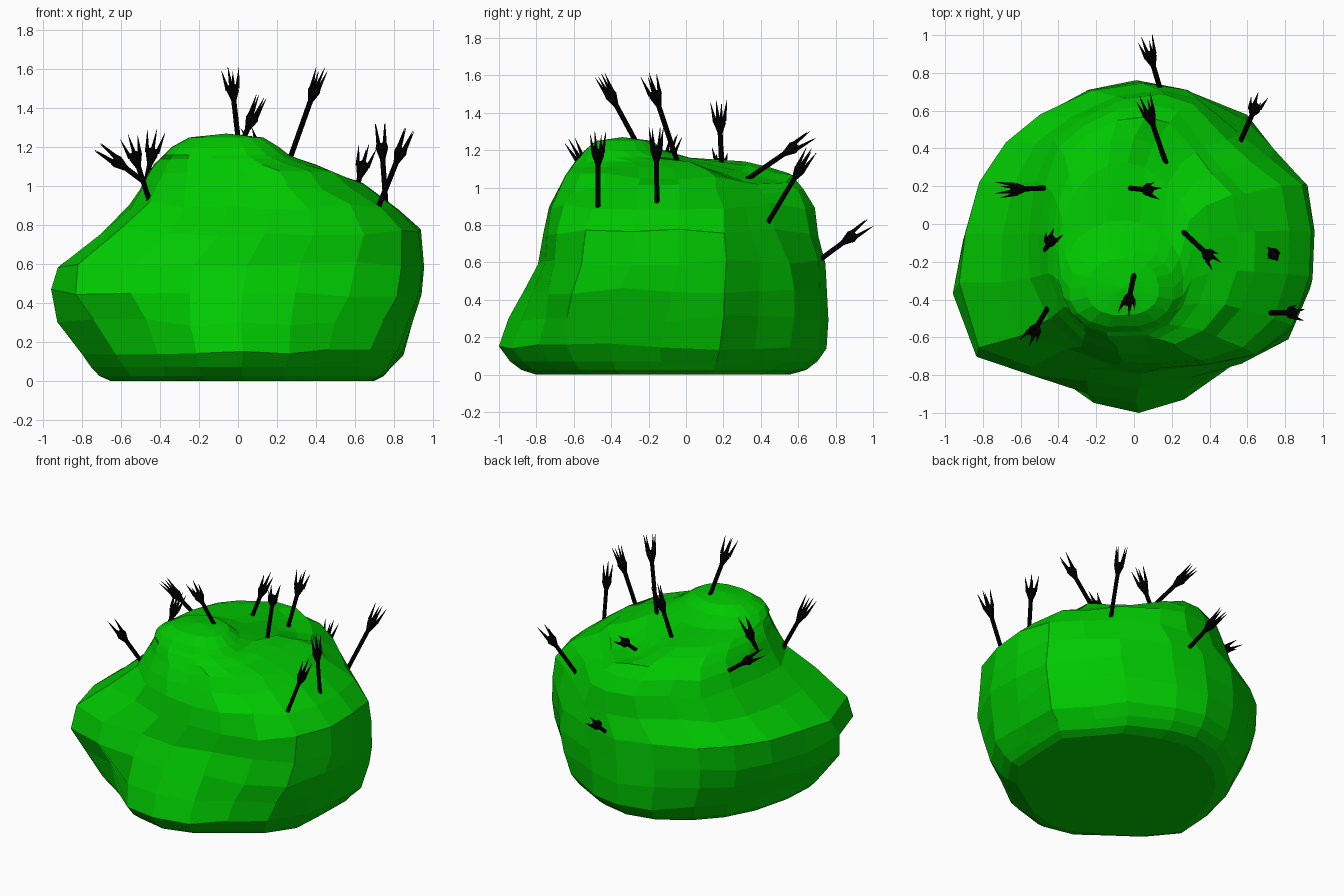
import bpy, bmesh, random
from math import hypot
from mathutils import Vector, Matrix

if "Cube" in bpy.data.objects:
    bpy.data.objects.remove(bpy.data.objects["Cube"])

random.seed(4)


def material(name, color):
    m = bpy.data.materials.new(name)
    m.diffuse_color = color
    m.use_nodes = True
    m.node_tree.nodes["Principled BSDF"].inputs["Base Color"].default_value = m.diffuse_color
    return m


def finish(bm, name, mat):
    bmesh.ops.recalc_face_normals(bm, faces=bm.faces)
    me = bpy.data.meshes.new(name)
    bm.to_mesh(me)
    bm.free()
    me.materials.append(mat)
    ob = bpy.data.objects.new(name, me)
    bpy.context.collection.objects.link(ob)
    return ob


green = material("green", (0, 0.58, 0, 1))
black = material("black", (0, 0, 0, 1))

# Plan outline of the lump, normalised to -1..1
outline = [(.03, .99), (.28, .94), (.64, .785), (.82, .58), (1, .34),
           (.99, -.02), (.97, -.34), (.83, -.62), (.57, -.78), (.31, -.92),
           (.03, -1), (-.25, -.94), (-.52, -.78), (-.84, -.68), (-1, -.38),
           (-.93, -.04), (-.84, .3), (-.7, .56), (-.52, .75), (-.25, .93)]

# Horizontal slices of the lump: z, x min, x max, y min, y max
slices = [(0, -.68, .70, -.80, .56), (.025, -.75, .75, -.88, .65),
          (.07, -.80, .79, -.94, .71),
          (.15, -.85, .85, -1, .76), (.30, -.93, .90, -.95, .77),
          (.45, -.96, .95, -.87, .76), (.60, -.93, .96, -.79, .75),
          (.76, -.71, .94, -.76, .71), (.90, -.56, .82, -.73, .69),
          (1.0, -.50, .64, -.68, .63), (1.06, -.46, .55, -.64, .57),
          (1.11, -.43, .40, -.61, .46), (1.14, -.40, .31, -.59, .33),
          (1.16, -.38, .26, -.57, .02), (1.20, -.34, .21, -.54, -.12),
          (1.25, -.25, .13, -.48, -.18)]

# Local bulges and dents: centre, radius, push
pushes = [((-.66, -.58, .52), .38, (-.05, -.13, 0)),     # front left bulge
          ((-.74, -.70, .10), .40, (.09, .08, 0)),       # pinch below it
          ((.68, -.55, .60), .40, (.03, -.06, 0)),       # front right bulge
          ((.65, -.72, .05), .35, (-.03, .03, 0)),       # pinch below it
          ((-.50, .45, 1.0), .30, (-.03, .03, 0)),       # back left shoulder
          ((.85, .42, .58), .35, (-.05, -.03, 0)),       # back right flank
          ((.75, .50, .05), .35, (-.04, -.03, 0)),       # back right foot
          ((.55, .45, .88), .35, (-.08, -.09, 0)),       # back right shoulder
          ((.22, .34, 1.1), .30, (0, -.02, -.08))]       # dip behind the crown

# Lump: loft the slices, rounder towards the top and fuller at the front
bm = bmesh.new()
rings = []
for z, x0, x1, y0, y1 in slices:
    blend = min(max((z - .35) / .6, 0), 1)
    ring = []
    for u, v in outline:
        r = hypot(u, v)
        a, b = u / r, v / r
        full = 1 + (.17 * abs(a * b) if b < 0 else 0)
        u += (a * full - u) * blend
        v += (b * full - v) * blend
        p = Vector(((x0 + x1) / 2 + u * (x1 - x0) / 2,
                    (y0 + y1) / 2 + v * (y1 - y0) / 2, z))
        q = p.copy()
        for c, rad, push in pushes:
            d = (q - Vector(c)).length / rad
            if d < 1:
                p += Vector(push) * (1 - d * d)
        if .1 < z < 1.1:
            p.z += random.uniform(-.02, .02)
        ring.append(bm.verts.new(p))
    rings.append(ring)
n = len(outline)
for a, b in zip(rings, rings[1:]):
    for i in range(n):
        j = (i + 1) % n
        bm.faces.new((a[i], a[j], b[j], b[i]))
peak = bm.verts.new((-.06, -.34, 1.27))
for i in range(n):
    bm.faces.new((rings[-1][i], rings[-1][(i + 1) % n], peak))
bm.faces.new(rings[0])
finish(bm, "lump", green)


def rod(bm, a, b, r1, r2, sides):
    a, b = Vector(a), Vector(b)
    m = Matrix.Translation((a + b) / 2) @ (b - a).to_track_quat('Z', 'Y').to_matrix().to_4x4()
    bmesh.ops.create_cone(bm, cap_ends=True, segments=sides, radius1=r1,
                          radius2=r2, depth=(b - a).length, matrix=m)


def fork(name, base, tip):
    base, tip = Vector(base), Vector(tip)
    length = (tip - base).length
    bm = bmesh.new()
    # handle, slightly buried in the lump
    rod(bm, (0, 0, -.05), (0, 0, length - .16), .0135, .0135, 8)
    # flared head
    rod(bm, (0, 0, length - .185), (0, 0, length - .125), .013, .033, 8)
    rod(bm, (0, 0, length - .125), (0, 0, length - .10), .033, .027, 8)
    # splayed tines
    for x, y in ((-.024, -.012), (-.010, .016), (.010, -.016), (.024, .012)):
        rod(bm, (x, y, length - .115), (x * 1.75, y * 1.6, length), .012, .001, 5)
    ob = finish(bm, name, black)
    ob.matrix_world = Matrix.Translation(base) @ \
        (tip - base).to_track_quat('Z', 'Y').to_matrix().to_4x4()


# Forks: base point and tip point
forks = [((0, -.27, 1.25), (-.04, -.46, 1.6)),
         ((.27, -.05, 1.15), (.43, -.20, 1.6)),
         ((-.02, .19, 1.13), (.12, .175, 1.46)),
         ((.17, .32, 1.04), (.05, .67, 1.28)),
         ((.14, .71, .61), (.06, .98, .81)),
         ((.56, .43, .80), (.665, .67, 1.2)),
         ((.76, -.155, .90), (.73, -.16, 1.32)),
         ((.72, -.47, .89), (.88, -.47, 1.29)),
         ((-.48, .19, 1.02), (-.72, .18, 1.2)),
         ((-.46, -.12, 1.08), (-.42, -.05, 1.28)),
         ((-.46, -.45, .94), (-.56, -.62, 1.25))]
for i, (base, tip) in enumerate(forks):
    fork(f"fork_{i + 1}", base, tip)
